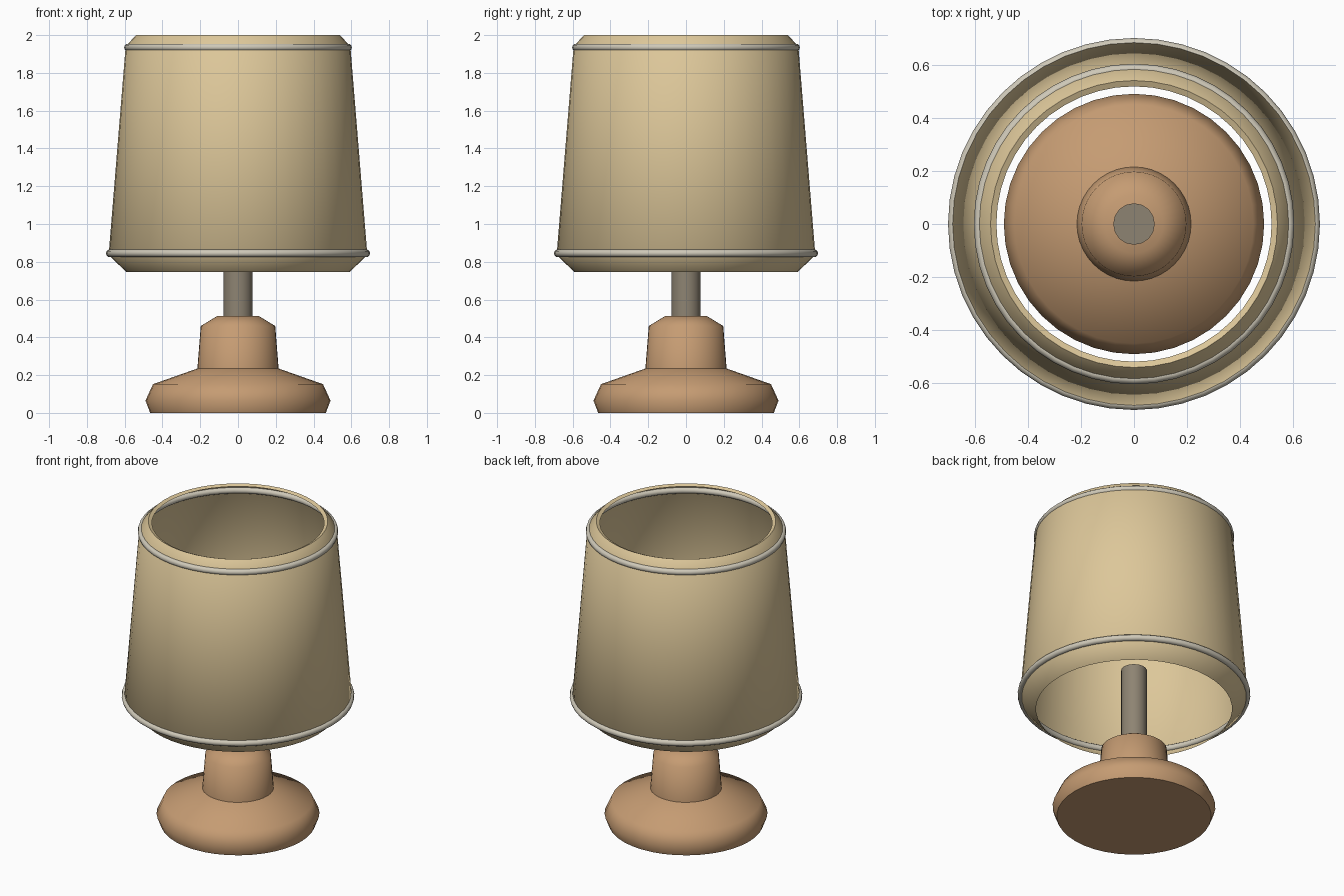
import bpy, bmesh, math

cube = bpy.data.objects.get("Cube")
if cube:
    bpy.data.objects.remove(cube)


def material(name, rgb):
    m = bpy.data.materials.new(name)
    m.use_nodes = True
    colour = (*rgb, 1)
    m.diffuse_color = colour
    m.node_tree.nodes["Principled BSDF"].inputs["Base Color"].default_value = colour
    return m


linen = material("linen beige", (0.72, 0.57, 0.32))
wood = material("warm wood", (0.56, 0.33, 0.17))
metal = material("dull metal", (0.27, 0.23, 0.17))
trim = material("pale trim", (0.62, 0.58, 0.48))


def lathe(name, profile, sides, mat, sharp=35):
    """Revolve (radius, height) points around z; a zero radius closes the end."""
    bm = bmesh.new()
    verts = [bm.verts.new((r, 0, z)) for r, z in profile]
    edges = [bm.edges.new(pair) for pair in zip(verts, verts[1:])]
    bmesh.ops.spin(bm, geom=verts + edges, cent=(0, 0, 0), axis=(0, 0, 1),
                   angle=math.tau, steps=sides, use_duplicate=False)
    bmesh.ops.remove_doubles(bm, verts=bm.verts, dist=0.0005)
    bmesh.ops.recalc_face_normals(bm, faces=bm.faces)
    mesh = bpy.data.meshes.new(name)
    bm.to_mesh(mesh)
    bm.free()
    ob = bpy.data.objects.new(name, mesh)
    bpy.context.collection.objects.link(ob)
    return finish(ob, mat, sharp)


def finish(ob, mat, sharp):
    ob.data.materials.append(mat)
    bpy.ops.object.select_all(action='DESELECT')
    ob.select_set(True)
    bpy.context.view_layer.objects.active = ob
    bpy.ops.object.shade_smooth_by_angle(angle=math.radians(sharp))
    return ob


def piping(name, radius, height):
    bpy.ops.mesh.primitive_torus_add(major_radius=radius, minor_radius=0.02,
                                     major_segments=48, minor_segments=10,
                                     location=(0, 0, height))
    ob = bpy.context.object
    ob.name = name
    return finish(ob, trim, 60)


# Turned base with a waisted neck
lathe("base", [(0, 0), (0.465, 0), (0.49, 0.065), (0.45, 0.152), (0.215, 0.235),
               (0.197, 0.46), (0.11, 0.513), (0, 0.513)], 40, wood, 62)

# Stem rising into the shade
lathe("stem", [(0, 0.5), (0.078, 0.5), (0.078, 1.01), (0, 1.01)], 16, metal)

# Open shade with slanted rims
lathe("shade", [(0.59, 0.745), (0.685, 0.835), (0.595, 1.94), (0.54, 2.0),
                (0.518, 1.99)], 48, linen, 60)

# Piping around both rims
piping("lower_piping", 0.68, 0.845)
piping("upper_piping", 0.583, 1.935)
